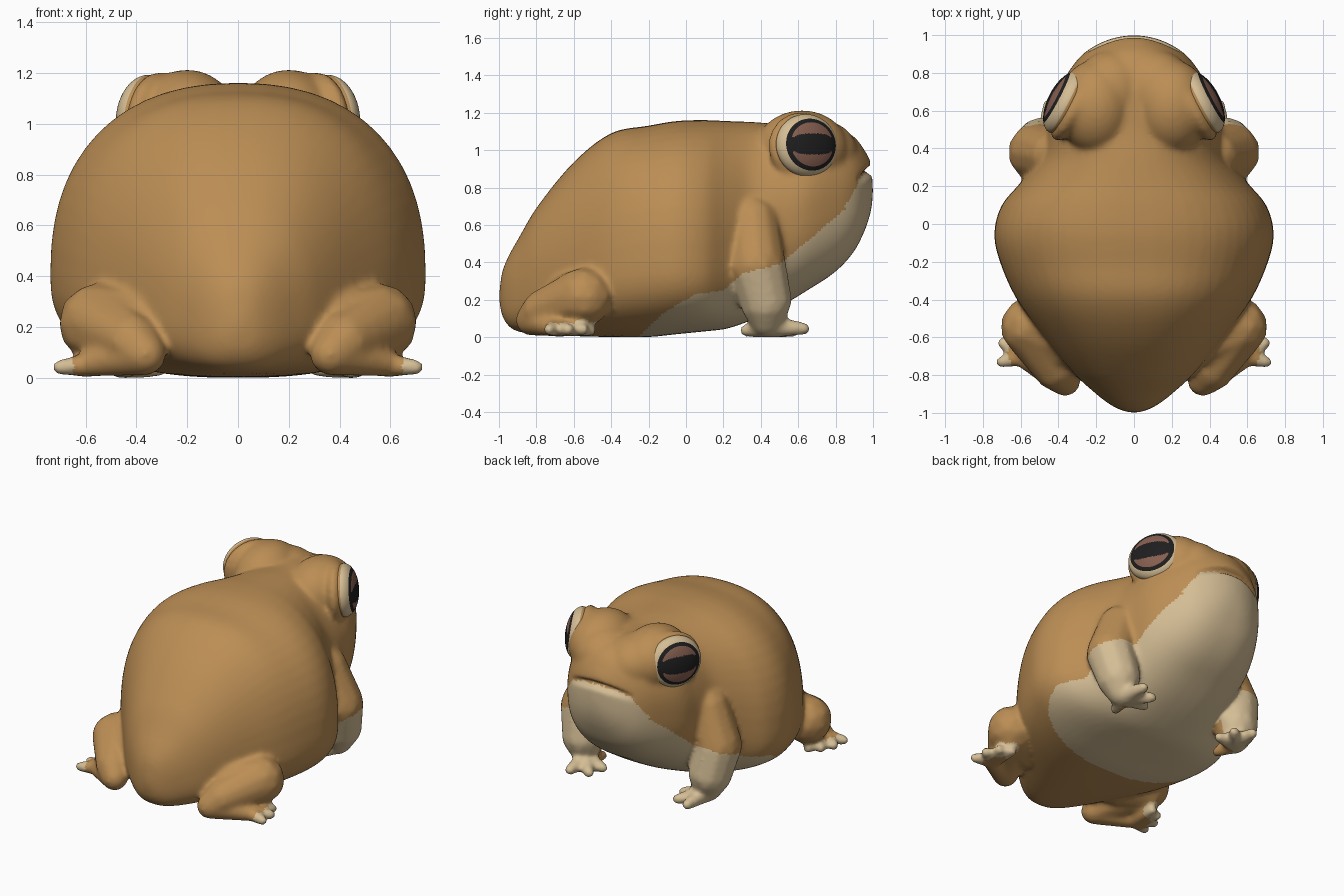
import bpy, bmesh, math
from mathutils import Vector, Matrix

if "Cube" in bpy.data.objects:
    bpy.data.objects.remove(bpy.data.objects["Cube"])


def material(name, rgb):
    m = bpy.data.materials.new(name)
    m.diffuse_color = (*rgb, 1)
    m.use_nodes = True
    m.node_tree.nodes["Principled BSDF"].inputs["Base Color"].default_value = m.diffuse_color
    return m


BROWN = material("brown skin", (0.50, 0.27, 0.09))
CREAM = material("cream belly", (0.66, 0.51, 0.30))
BLACK = material("black eye", (0.014, 0.013, 0.014))
IRIS = material("reddish iris", (0.24, 0.115, 0.08))

# Body and head sections: y, half width, top z, bottom z, z of widest point
ROWS = [(-1.0, .01, .23, .2, .215), (-.985, .07, .34, .12, .21), (-.95, .135, .43, .06, .22),
        (-.9, .20, .52, .03, .23), (-.8, .31, .69, .015, .27), (-.6, .475, .935, .005, .32),
        (-.4, .62, 1.09, 0, .36), (-.2, .71, 1.13, 0, .4), (-.05, .74, 1.155, .015, .4),
        (.1, .70, 1.16, .03, .4), (.22, .60, 1.155, .045, .43), (.35, .50, 1.15, .09, .5),
        (.5, .46, 1.14, .16, .62), (.65, .43, 1.14, .25, .70), (.8, .35, 1.12, .35, .73),
        (.9, .27, 1.07, .46, .75), (.96, .175, .99, .58, .77), (.99, .085, .92, .68, .78),
        (1.0, .01, .80, .76, .78)]

# Upper edge of the cream underside: y, z
EDGE = [(-.27, -.01), (-.12, .13), (.05, .23), (.2, .25), (.3, .34), (.5, .39),
        (.62, .49), (.75, .6), (.9, .73), (.94, .80), (.965, .89), (1.1, .89)]

# Limbs: joints as x, y, z, radius
ARM = [(.42, .36, .62, .14), (.51, .38, .38, .16), (.485, .425, .2, .145), (.47, .43, .09, .09)]
HAND = (.46, .45, .055, .06)
FINGERS = [(.45, .63, .045), (.34, .58, .035), (.31, .47, .035), (.42, .32, .035)]
LEG = [(.38, -.62, .2, .15), (.55, -.545, .215, .16), (.42, -.76, .14, .12),
       (.365, -.83, .09, .085), (.57, -.72, .055, .055)]
FOOT = (.58, -.70, .05, .05)
TOES = [(.70, -.73, .04), (.695, -.63, .04), (.65, -.55, .04), (.58, -.51, .035)]

EYE_N = Vector((.88, .46, .10)).normalized()


def eye_frame(side, centre):
    """Matrix with local z along the gaze, local y upwards."""
    n = EYE_N.copy()
    up = (Vector((0, 0, 1)) - n * n.z).normalized()
    t = up.cross(n)
    m = Matrix((t, up, n)).transposed().to_4x4()
    m.translation = Vector(centre)
    return Matrix.Diagonal((side, 1, 1, 1)) @ m


def loft(bm, n=56, sub=5):
    rings = []
    for i in range(len(ROWS) - 1):
        p = [Vector(ROWS[max(0, min(len(ROWS) - 1, i + k))]) for k in (-1, 0, 1, 2)]
        d = p[2][0] - p[1][0]
        m1 = (p[2] - p[0]) * (d / (p[2][0] - p[0][0]))
        m2 = (p[3] - p[1]) * (d / (p[3][0] - p[1][0]))
        for k in range(sub + (i == len(ROWS) - 2)):
            t = k / sub
            q = (p[1] * (2 * t**3 - 3 * t**2 + 1) + m1 * (t**3 - 2 * t**2 + t)
                 + p[2] * (3 * t**2 - 2 * t**3) + m2 * (t**3 - t**2))
            y, w, top, bot, mid = q
            upper = 2.35 if y < 0 else max(2.1, 2.35 - .5 * y)
            ring = []
            for j in range(n):
                a = math.tau * j / n
                c, s = math.cos(a), math.sin(a)
                e = 2 / (upper if s > 0 else 2.6)
                x = w * math.copysign(abs(c) ** e, c)
                h = (top - mid) if s > 0 else (mid - bot)
                ring.append(bm.verts.new((x, y, mid + h * math.copysign(abs(s) ** e, s))))
            rings.append(ring)
    for a, b in zip(rings, rings[1:]):
        for j in range(n):
            bm.faces.new((a[j], a[(j + 1) % n], b[(j + 1) % n], b[j]))
    bm.faces.new(rings[0][::-1])
    bm.faces.new(rings[-1])


def limb(bm, joints, side):
    """Chain of closely spaced balls through the joints."""
    for a, b in zip(joints, joints[1:]):
        a, b = Vector(a), Vector(b)
        steps = max(2, int((b - a).length / (min(a[3], b[3]) * .3)))
        for k in range(steps + 1):
            x, y, z, r = a.lerp(b, k / steps)
            bmesh.ops.create_icosphere(bm, subdivisions=2, radius=r,
                                       matrix=Matrix.Translation((side * x, y, z)))


def blob(bm, matrix, scale):
    bmesh.ops.create_icosphere(bm, subdivisions=4, radius=1,
                               matrix=matrix @ Matrix.Diagonal((*scale, 1)))


bm = bmesh.new()
loft(bm)
for s in (1, -1):
    limb(bm, ARM, s)
    limb(bm, LEG, s)
    for tip in FINGERS:
        limb(bm, [HAND, (*tip, .036)], s)
    for tip in TOES:
        limb(bm, [FOOT, (*tip, .034)], s)
    # brow mound and the lid ring that carries the eye
    blob(bm, Matrix.Translation((s * .2, .62, 1.0)), (.205, .25, .212))
    blob(bm, eye_frame(s, (.325, .625, 1.015)), (.205, .19, .075))
    # bridge from brow to muzzle
    blob(bm, Matrix.Translation((s * .12, .70, .98)), (.2, .22, .185))
bmesh.ops.recalc_face_normals(bm, faces=bm.faces)
mesh = bpy.data.meshes.new("source")
bm.to_mesh(mesh)
bm.free()
src = bpy.data.objects.new("source", mesh)
bpy.context.collection.objects.link(src)

# Fuse the parts into one skin
r = src.modifiers.new("fuse", 'REMESH')
r.mode, r.voxel_size = 'VOXEL', .014
sm = src.modifiers.new("soften", 'SMOOTH')
sm.factor, sm.iterations = .5, 14
dg = bpy.context.evaluated_depsgraph_get()
skin = bpy.data.meshes.new_from_object(src.evaluated_get(dg))
bpy.data.objects.remove(src)
body = bpy.data.objects.new("frog_body", skin)
bpy.context.collection.objects.link(body)

# Mouth groove, and feet set on the ground
low = min(v.co.z for v in skin.vertices)
for v in skin.vertices:
    x, y, z = v.co
    if y > .75 and abs(x) < .25:
        d = (z - (.89 - .9 * x * x)) / .02
        v.co.y -= .04 * math.exp(-d * d) * (1 - (x / .25) ** 2)
    v.co.z -= low


def edge_height(y):
    for (y0, z0), (y1, z1) in zip(EDGE, EDGE[1:]):
        if y0 <= y <= y1:
            return z0 + (z1 - z0) * (y - y0) / (y1 - y0)
    return -1


# Cream underside and toe tips
skin.materials.clear()
skin.materials.append(BROWN)
skin.materials.append(CREAM)
for f in skin.polygons:
    x, y, z = f.center
    cream = z < edge_height(y)
    if y > .85 and z > .7:
        cream = z < min(edge_height(y + .03), .885 - .9 * x * x)
    if abs(x) > .3 and .2 < y < .44 and z < .25 and f.normal.x * x < 0 and f.normal.y < .3:
        cream = False
    if y < -.4:
        cream = any((Vector((abs(x), y, z)) - Vector(t)).length < .058 for t in TOES)
    f.material_index = int(cream)
    f.use_smooth = True

# Eyes: cream rim, black ball, iris bands above and below the pupil
for s, name in ((1, "right_eye"), (-1, "left_eye")):
    bm = bmesh.new()
    bmesh.ops.create_uvsphere(bm, u_segments=72, v_segments=64, radius=1)
    for f in bm.faces:
        c = f.calc_center_median()
        rad = math.hypot(c.x, c.y)
        f.smooth = True
        if c.z < 0:
            f.material_index = 3
        elif rad > .84:
            f.material_index = 0
        elif rad < .72 and abs(c.y) > .34 - .25 * c.x * c.x:
            f.material_index = 2
        else:
            f.material_index = 1
    bm.transform(eye_frame(s, (.365, .645, 1.025)) @ Matrix.Diagonal((.18, .168, .09, 1)))
    bmesh.ops.recalc_face_normals(bm, faces=bm.faces)
    me = bpy.data.meshes.new(name)
    bm.to_mesh(me)
    bm.free()
    for m in (CREAM, BLACK, IRIS, BROWN):
        me.materials.append(m)
    bpy.context.collection.objects.link(bpy.data.objects.new(name, me))
